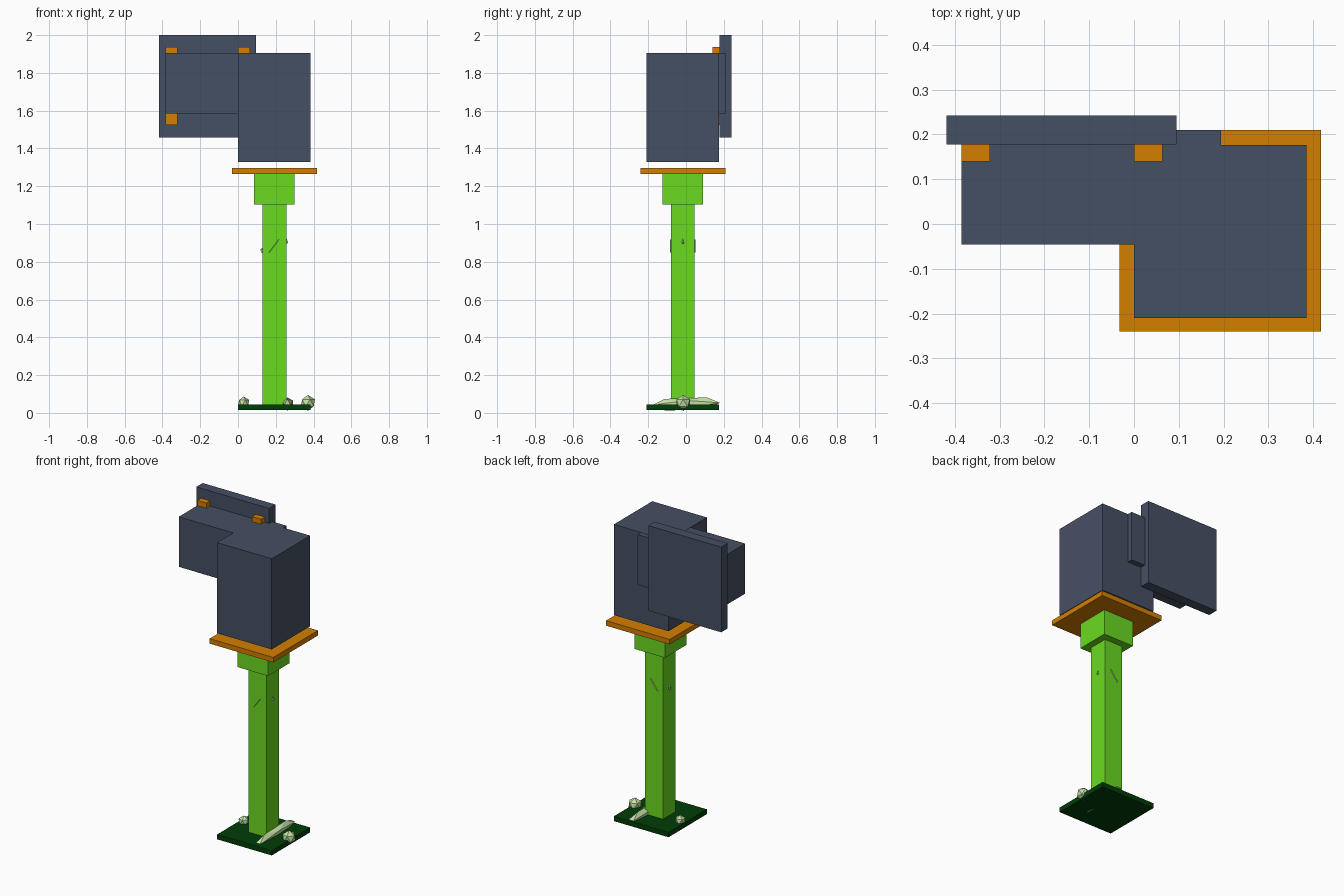
import bpy, bmesh, math
from itertools import product

if "Cube" in bpy.data.objects:
    bpy.data.objects.remove(bpy.data.objects["Cube"])

def material(name, rgb):
    m = bpy.data.materials.new(name)
    m.diffuse_color = (*rgb, 1)
    m.use_nodes = True
    m.node_tree.nodes["Principled BSDF"].inputs["Base Color"].default_value = m.diffuse_color
    return m

SLATE = material("slate", (0.060, 0.080, 0.127))
ORANGE = material("orange", (0.66, 0.21, 0.0))
GREEN = material("leaf green", (0.145, 0.70, 0.015))
DARK = material("dark green", (0.0, 0.048, 0.002))
SAGE = material("pale sage", (0.55, 0.75, 0.38))

def box(name, x, y, z, mat):
    """Box from (min, max) ranges on each axis."""
    mid = [(a + b) / 2 for a, b in (x, y, z)]
    bpy.ops.mesh.primitive_cube_add(size=1, location=mid)
    o = bpy.context.object
    o.name = name
    o.scale = [b - a for a, b in (x, y, z)]
    o.data.materials.append(mat)

def stone(name, loc, radii):
    """Low-poly stone: a 20-sided ball standing on a point."""
    bpy.ops.mesh.primitive_ico_sphere_add(subdivisions=1, radius=1, location=loc)
    o = bpy.context.object
    o.name = name
    o.scale = radii
    o.data.materials.append(SAGE)

def shard(name, loc, radii, rot=(0, 0, 0)):
    """Stretched 20-sided stone with flat edges at its six extremes."""
    k = (math.sqrt(5) - 1) / 2
    bm = bmesh.new()
    for a, b in product((-1, 1), repeat=2):
        for p in ((0, a * k, b), (a * k, b, 0), (b, 0, a * k)):
            bm.verts.new([c * r for c, r in zip(p, radii)])
    bmesh.ops.convex_hull(bm, input=bm.verts)
    bmesh.ops.recalc_face_normals(bm, faces=bm.faces)
    me = bpy.data.meshes.new(name)
    bm.to_mesh(me)
    bm.free()
    me.materials.append(SAGE)
    o = bpy.data.objects.new(name, me)
    o.location = loc
    o.rotation_euler = [math.radians(a) for a in rot]
    bpy.context.collection.objects.link(o)

# stand
box("base_plate", (0, 0.385), (-0.21, 0.176), (0.014, 0.045), DARK)
box("post", (0.13, 0.257), (-0.08, 0.046), (0.045, 1.105), GREEN)
box("post_collar", (0.085, 0.30), (-0.125, 0.091), (1.102, 1.265), GREEN)
box("tray", (-0.032, 0.417), (-0.24, 0.21), (1.264, 1.296), ORANGE)

# head: tall box, side box and back panel
box("main_box", (0, 0.385), (-0.21, 0.176), (1.327, 1.905), SLATE)
box("side_box", (-0.385, 0.194), (-0.046, 0.21), (1.585, 1.904), SLATE)
box("back_panel", (-0.418, 0.095), (0.178, 0.242), (1.457, 2.0), SLATE)

# panel clips above and below the side box
for x in (-0.385, 0.0):
    box("upper_clip", (x, x + 0.064), (0.14, 0.178), (1.875, 1.937), ORANGE)
    box("lower_clip", (x, x + 0.064), (0.14, 0.178), (1.524, 1.588), ORANGE)

# stones on the base
stone("right_stone", (0.37, -0.015, 0.053), (0.042, 0.042, 0.042))
stone("left_stone", (0.03, 0.015, 0.053), (0.033, 0.033, 0.034))
shard("long_stone", (0.262, 0.0, 0.047), (0.028, 0.18, 0.031), (2, 0, 0))

# slivers running through the post
shard("front_back_sliver", (0.19, -0.017, 0.883), (0.068, 0.067, 0.009), (0, -53, 0))
shard("side_sliver", (0.192, -0.017, 0.883), (0.075, 0.024, 0.018), (0, -21, 0))
